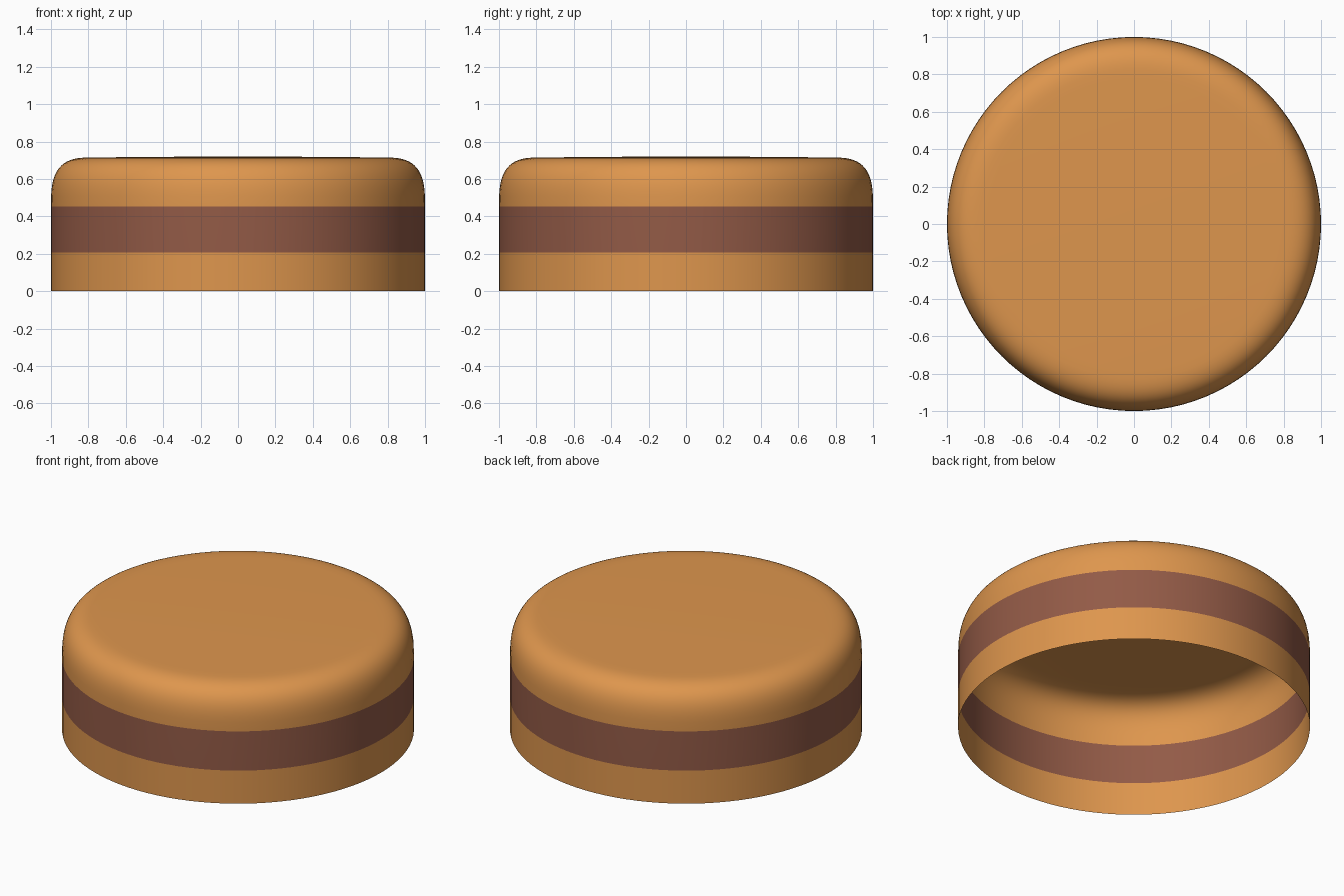
import bpy, bmesh, math

if "Cube" in bpy.data.objects:
    bpy.data.objects.remove(bpy.data.objects["Cube"])


def material(name, rgb):
    m = bpy.data.materials.new(name)
    m.diffuse_color = (*rgb, 1)
    m.use_nodes = True
    m.node_tree.nodes["Principled BSDF"].inputs["Base Color"].default_value = m.diffuse_color
    return m


SEGMENTS = 96
BAND_LOW, BAND_HIGH, TOP = 0.207, 0.453, 0.715

# Profile: straight wall, softly rounded shoulder, almost flat top
profile = [(1, 0), (1, BAND_LOW), (1, BAND_HIGH)]
cx, cz, power = 0.78, BAND_HIGH, 3.0
for i in range(1, 17):
    a = math.pi / 2 * i / 16
    r = cx + (1 - cx) * max(math.cos(a), 0) ** (2 / power)
    z = cz + (TOP - cz) * math.sin(a) ** (2 / power)
    profile.append((r, z))
profile += [(0.5, 0.718), (0.2, 0.72)]

# Spin the profile into an open-bottomed shell
bm = bmesh.new()
rings = []
for r, z in profile:
    rings.append([bm.verts.new((r * math.cos(2 * math.pi * k / SEGMENTS),
                                r * math.sin(2 * math.pi * k / SEGMENTS), z))
                  for k in range(SEGMENTS)])
for low, high in zip(rings, rings[1:]):
    for k in range(SEGMENTS):
        n = (k + 1) % SEGMENTS
        bm.faces.new((low[k], low[n], high[n], high[k]))
centre = bm.verts.new((0, 0, 0.72))
for k in range(SEGMENTS):
    bm.faces.new((rings[-1][k], rings[-1][(k + 1) % SEGMENTS], centre))

# Brown band chosen by height
for f in bm.faces:
    f.smooth = True
    f.material_index = int(BAND_LOW < f.calc_center_median().z < BAND_HIGH)

mesh = bpy.data.meshes.new("round_cap")
bm.to_mesh(mesh)
bm.free()
mesh.materials.append(material("golden orange", (0.73, 0.305, 0.075)))
mesh.materials.append(material("brown band", (0.29, 0.103, 0.062)))
cap = bpy.data.objects.new("round_cap", mesh)
bpy.context.collection.objects.link(cap)
